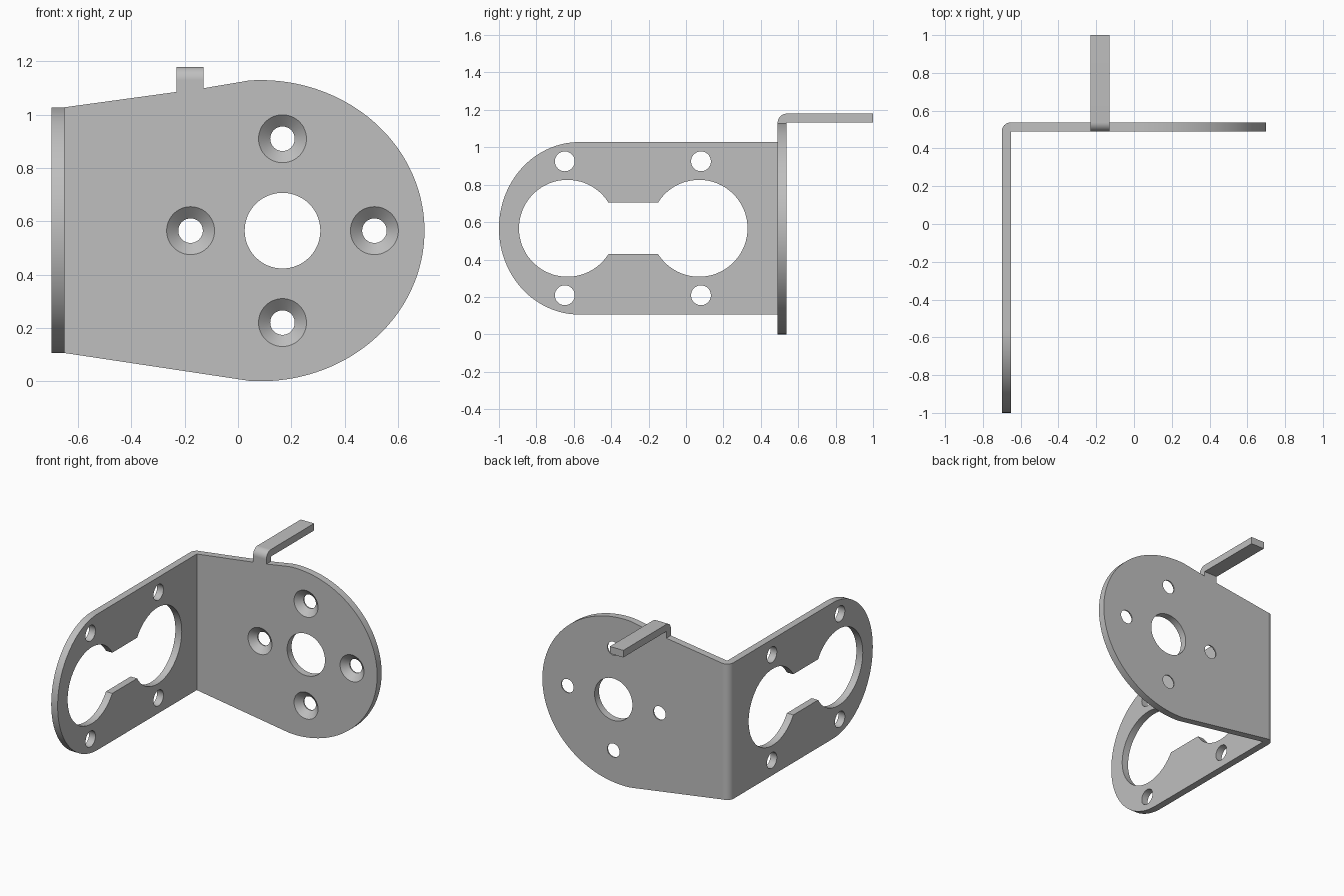
import bpy, bmesh, math

if "Cube" in bpy.data.objects:
    bpy.data.objects.remove(bpy.data.objects["Cube"])

T = 0.048                      # sheet thickness
XL, YF, ZC = -0.70, 0.49, 0.565  # side plate outside, front plate face, mid height
XI, YB = XL + T, YF + T        # inside of side plate, back of front plate
ZB, ZT = 0.106, 1.028          # bottom and top of the bend

metal = bpy.data.materials.new("grey metal")
metal.diffuse_color = (0.52, 0.52, 0.52, 1)
metal.use_nodes = True
metal.node_tree.nodes["Principled BSDF"].inputs["Base Color"].default_value = metal.diffuse_color


def arc(cx, cy, rx, ry, a0, a1, n):
    """Points along an ellipse, angles in degrees."""
    out = []
    for i in range(n + 1):
        a = math.radians(a0 + (a1 - a0) * i / n)
        out.append((cx + rx * math.cos(a), cy + ry * math.sin(a)))
    return out


def circle(cx, cy, r, n=48):
    return arc(cx, cy, r, r, 0, 360, n)[:-1]


def loft(name, rings, axis):
    """Solid through outlines [(points, distance along axis), ...]."""
    place = {"x": lambda p, d: (d, p[0], p[1]),
             "y": lambda p, d: (p[0], d, p[1]),
             "z": lambda p, d: (p[0], p[1], d)}[axis]
    bm = bmesh.new()
    loops = [[bm.verts.new(place(p, d)) for p in pts] for pts, d in rings]
    n = len(loops[0])
    for a, b in zip(loops, loops[1:]):
        for i in range(n):
            j = (i + 1) % n
            bm.faces.new((a[i], a[j], b[j], b[i]))
    bm.faces.new(loops[0])
    bm.faces.new(loops[-1])
    bmesh.ops.recalc_face_normals(bm, faces=bm.faces)
    mesh = bpy.data.meshes.new(name)
    bm.to_mesh(mesh)
    bm.free()
    mesh.materials.append(metal)
    ob = bpy.data.objects.new(name, mesh)
    bpy.context.collection.objects.link(ob)
    return ob


def prism(name, pts, axis, lo, hi):
    return loft(name, [(pts, lo), (pts, hi)], axis)


def activate(ob):
    bpy.ops.object.select_all(action="DESELECT")
    ob.select_set(True)
    bpy.context.view_layer.objects.active = ob


def cut(ob, cutters):
    for c in cutters:
        c.hide_render = True
        activate(ob)
        m = ob.modifiers.new("cut", "BOOLEAN")
        m.operation, m.solver, m.object = "DIFFERENCE", "EXACT", c
        bpy.ops.object.modifier_apply(modifier=m.name)
        bpy.data.objects.remove(c)


# front plate: tapered sheet with a round end and the root of the tab
slope = 0.137
edge = lambda x: ZT + slope * (x - XI)
TX0, TX1, TZ = -0.23, -0.13, 1.18 - T
outline = arc(0.085, ZC, 0.615, ZC, -94, 94, 96)
outline += [(TX1, edge(TX1)), (TX1, TZ), (TX0, TZ), (TX0, edge(TX0)), (XI, ZT), (XI, ZB)]
front_plate = prism("front_plate", outline, "y", YF, YB)

# centre hole and four countersunk screw holes
HX, R = 0.167, 0.345
cutters = [prism("centre_hole", circle(HX, ZC, 0.142, 64), "y", YF - 0.05, YB + 0.05)]
for k in range(4):
    x = HX + R * math.cos(k * math.pi / 2)
    z = ZC + R * math.sin(k * math.pi / 2)
    steps = [(0.101, YF - 0.01), (0.046, YF + 0.04), (0.046, YB + 0.03)]
    cutters.append(loft("countersink", [(circle(x, z, r), d) for r, d in steps], "y"))
cut(front_plate, cutters)

# side plate: straight sheet with a round end
half = (ZT - ZB) / 2
ZS = (ZT + ZB) / 2
outline = arc(-0.57, ZS, 0.43, half, 90, 270, 80) + [(YF, ZB), (YF, ZT)]
side_plate = prism("side_plate", outline, "x", XL, XI)

# dumbbell opening and four small holes
r = 0.259
th = math.degrees(math.asin(0.138 / r))
opening = arc(-0.634, ZS, r, r, th, 360 - th, 56) + arc(0.07, ZS, r, r, th - 180, 180 - th, 56)
cutters = [prism("opening", opening, "x", XL - 0.05, XI + 0.05)]
for y in (-0.648, 0.08):
    for s in (-1, 1):
        cutters.append(prism("small_hole", circle(y, ZS + s * 0.358, 0.053), "x", XL - 0.05, XI + 0.05))
cut(side_plate, cutters)

# rounded bend between the two plates
corner_bend = prism("corner_bend", [(XI, YF)] + arc(XI, YF, T, T, 90, 180, 12), "z", ZB, ZT)

# tab folded backwards from the top edge
tab = prism("tab", arc(YB, TZ, T, T, 180, 90, 12) + [(1.0, TZ + T), (1.0, TZ), (YB, TZ)],
            "x", TX0, TX1)

for ob in (front_plate, side_plate, corner_bend, tab):
    activate(ob)
    bpy.ops.object.shade_smooth_by_angle(angle=math.radians(25))
